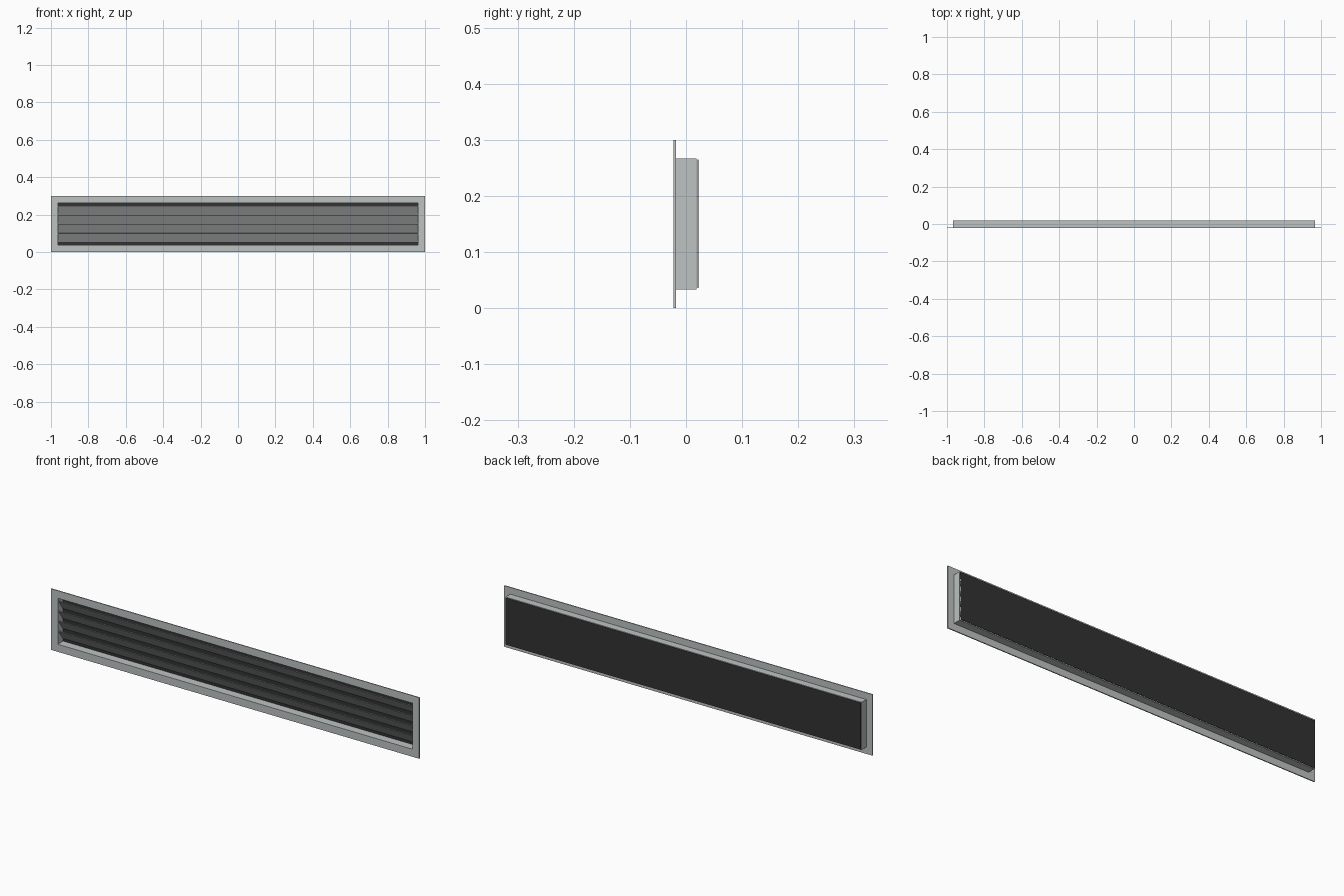
import bpy, bmesh, math

if "Cube" in bpy.data.objects:
    bpy.data.objects.remove(bpy.data.objects["Cube"])


def material(name, rgb):
    m = bpy.data.materials.new(name)
    m.diffuse_color = (*rgb, 1.0)
    m.use_nodes = True
    m.node_tree.nodes["Principled BSDF"].inputs["Base Color"].default_value = m.diffuse_color
    return m


METAL = material("light grey metal", (0.51, 0.54, 0.535))
DARK = material("dark backing", (0.032, 0.032, 0.032))

MID_Z = 0.15                                   # centre height of the grille
FRONT, FLANGE_BACK, COLLAR_BACK = -0.0225, -0.0175, 0.019


def make(name, bm, mat):
    bmesh.ops.recalc_face_normals(bm, faces=bm.faces[:])
    me = bpy.data.meshes.new(name)
    bm.to_mesh(me)
    bm.free()
    me.materials.append(mat)
    ob = bpy.data.objects.new(name, me)
    bpy.context.collection.objects.link(ob)
    return ob


def rect_ring(name, outer, inner, y0, y1, mat):
    """Rectangular frame: half sizes (x, z) outside and inside, from y0 to y1."""
    bm = bmesh.new()
    loops = []
    for (hx, hz), y in ((outer, y0), (outer, y1), (inner, y1), (inner, y0)):
        loops.append([bm.verts.new((sx * hx, y, MID_Z + sz * hz))
                      for sx, sz in ((-1, -1), (1, -1), (1, 1), (-1, 1))])
    for k in range(4):
        a, b = loops[k], loops[(k + 1) % 4]
        for i in range(4):
            j = (i + 1) % 4
            bm.faces.new((a[i], a[j], b[j], b[i]))
    return make(name, bm, mat)


def extrude_x(name, profile, half, mat):
    """Extrude a (y, z) profile along the full width."""
    bm = bmesh.new()
    face = bm.faces.new([bm.verts.new((-half, y, z)) for y, z in profile])
    res = bmesh.ops.extrude_face_region(bm, geom=[face])
    verts = [v for v in res["geom"] if isinstance(v, bmesh.types.BMVert)]
    bmesh.ops.translate(bm, verts=verts, vec=(2 * half, 0, 0))
    return make(name, bm, mat)


# Front flange and the shallow collar behind it
rect_ring("front_flange", (1.0, 0.15), (0.963, 0.113), FRONT, FLANGE_BACK, METAL)
rect_ring("collar", (0.967, 0.117), (0.963, 0.113), FLANGE_BACK, COLLAR_BACK, METAL)

# Four slanted slats, front edge high and back edge low
PITCH, RISE, THICK = 0.049, 0.048, 0.0025
for i in range(4):
    zc = MID_Z + (i - 1.5) * PITCH
    y0, y1 = -0.017, 0.017
    d = math.hypot(y1 - y0, RISE)
    ny, nz = THICK * RISE / d / 2, THICK * (y1 - y0) / d / 2
    top, low = zc + RISE / 2, zc - RISE / 2
    extrude_x(f"slat_{i + 1}", [(y0 - ny, top - nz), (y1 - ny, low - nz),
                                (y1 + ny, low + nz), (y0 + ny, top + nz)], 0.963, METAL)

# Dark backing sheet, set just behind the collar
extrude_x("back_sheet", [(0.0207, 0.036), (0.0225, 0.036),
                         (0.0225, 0.265), (0.0207, 0.265)], 0.964, DARK)
